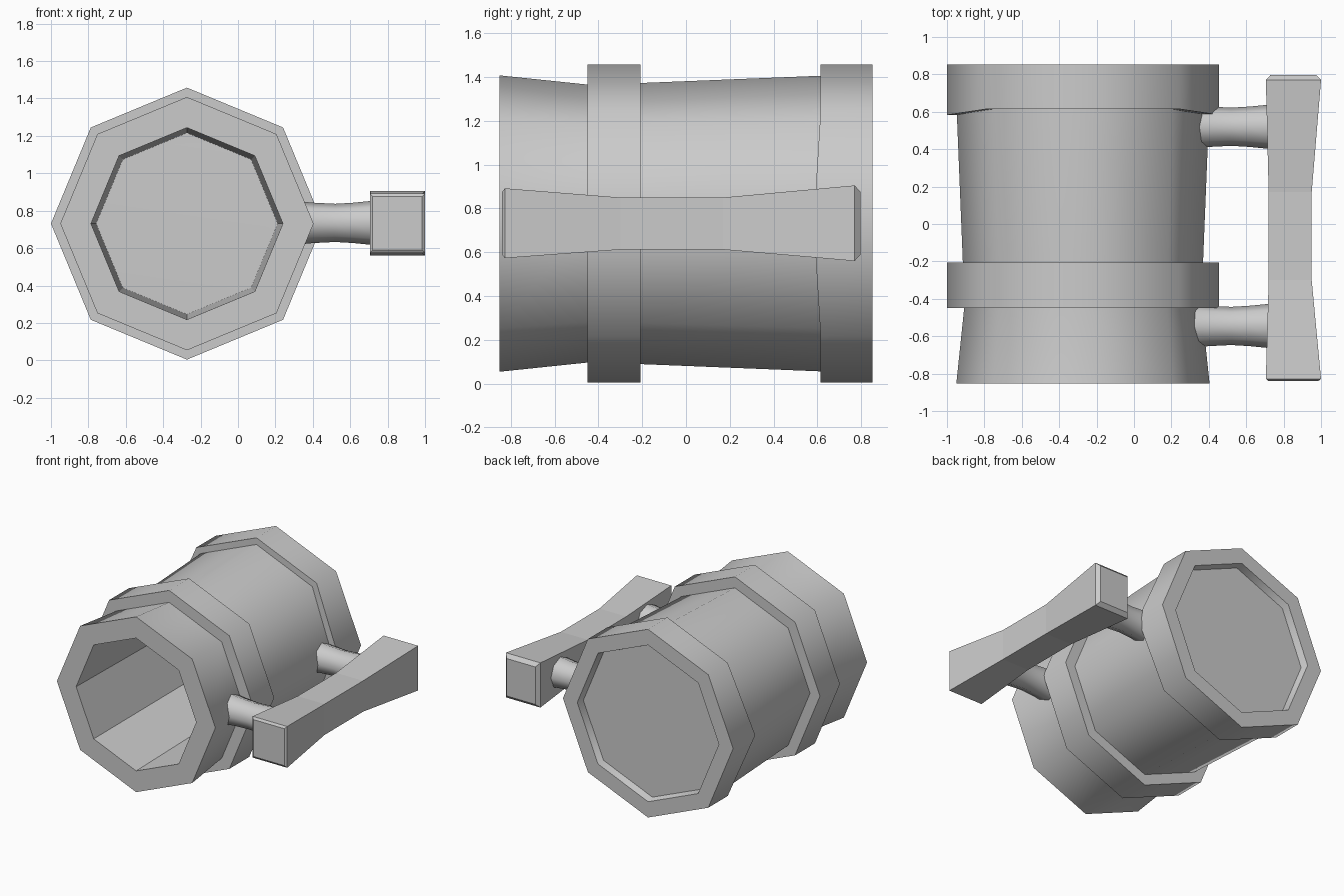
import bpy, bmesh, math

if "Cube" in bpy.data.objects:
    bpy.data.objects.remove(bpy.data.objects["Cube"])

CX, CZ, R = -0.273, 0.731, 0.727


def mesh_object(name, bm, angle=None):
    bmesh.ops.recalc_face_normals(bm, faces=bm.faces)
    me = bpy.data.meshes.new(name)
    bm.to_mesh(me)
    bm.free()
    ob = bpy.data.objects.new(name, me)
    bpy.context.collection.objects.link(ob)
    if angle:
        bpy.ops.object.select_all(action='DESELECT')
        ob.select_set(True)
        bpy.context.view_layer.objects.active = ob
        bpy.ops.object.shade_smooth_by_angle(angle=math.radians(angle))
    return ob


def loft(bm, rings, closed=False):
    """Skin rings of points; cap both ends unless the profile is closed."""
    loops = [[bm.verts.new(p) for p in r] for r in rings]
    n = len(loops[0])
    pairs = list(zip(loops, loops[1:])) + ([(loops[-1], loops[0])] if closed else [])
    for a, b in pairs:
        for i in range(n):
            j = (i + 1) % n
            bm.faces.new((a[i], a[j], b[j], b[i]))
    if not closed:
        bm.faces.new(loops[0])
        bm.faces.new(loops[-1])
    return loops


def octagon(y, r):
    return [(CX + r * math.cos(i * math.pi / 4), y, CZ + r * math.sin(i * math.pi / 4))
            for i in range(8)]


# Hollow eight-sided mug body, open towards the front
bm = bmesh.new()
loft(bm, [octagon(y, r) for y, r in [
    (0.62, 0.485), (-0.853, 0.513), (-0.853, 0.677), (-0.45, 0.635),
    (-0.21, 0.642), (0.61, 0.675), (0.72, 0.675)]])
body = mesh_object("mug_body", bm, 50)
# inner walls stay faceted
for p in body.data.polygons:
    if math.hypot(p.center.x - CX, p.center.z - CZ) < 0.5:
        p.use_smooth = False

# Middle hoop
bm = bmesh.new()
loft(bm, [octagon(y, r) for y, r in [
    (-0.45, 0.6), (-0.45, R), (-0.207, R), (-0.207, 0.6)]], closed=True)
mesh_object("middle_hoop", bm, 50)

# Base hoop with a shallow recess underneath
bm = bmesh.new()
loops = loft(bm, [octagon(y, r) for y, r in [
    (0.615, 0.6), (0.615, R), (0.853, R), (0.853, 0.605), (0.80, 0.59)]])
for loop in loops[:2]:
    for i in (0, 4):
        loop[i].co.y = 0.583
mesh_object("base_hoop", bm, 50)

# Waisted pegs joining body and handle
for name, y in (("front_peg", -0.545), ("back_peg", 0.52)):
    bm = bmesh.new()
    rings = [[(x, y + r * math.cos(i * math.pi / 4), 0.735 + r * math.sin(i * math.pi / 4))
              for i in range(8)]
             for x, r in [(0.3, 0.118), (0.40, 0.108), (0.52, 0.102), (0.62, 0.108), (0.76, 0.122)]]
    loft(bm, rings)
    mesh_object(name, bm, 50)

# Handle bar, flaring towards chamfered ends: y, x inner, x outer, z low, z high
bm = bmesh.new()
loft(bm, [[(x0, y, z0), (x1, y, z0), (x1, y, z1), (x0, y, z1)] for y, x0, x1, z0, z1 in [
    (-0.84, 0.72, 0.985, 0.59, 0.875), (-0.828, 0.705, 1.0, 0.573, 0.892),
    (-0.30, 0.72, 0.95, 0.612, 0.85), (0.17, 0.72, 0.95, 0.612, 0.85),
    (0.77, 0.705, 1.0, 0.56, 0.905), (0.797, 0.73, 0.975, 0.588, 0.877)]])
mesh_object("handle_bar", bm)
